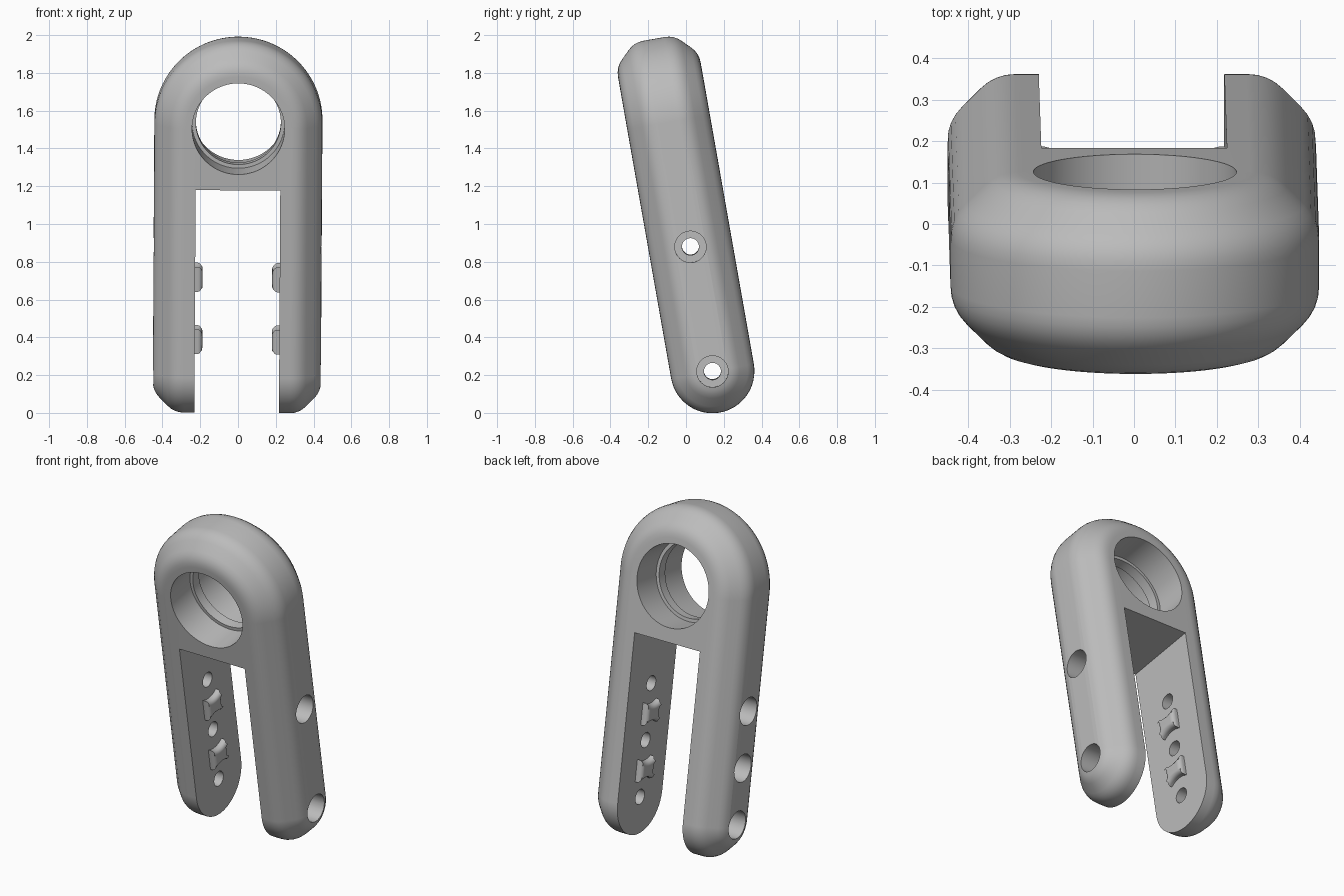
import bpy, bmesh
from math import sin, cos, pi, radians, sqrt
from mathutils import Matrix, Vector

cube = bpy.data.objects.get("Cube")
if cube:
    bpy.data.objects.remove(cube, do_unlink=True)

WIDTH, DEPTH, CHAMFER, ROUND = 0.445, 0.222, 0.115, 0.05
RING_H, SLOT_X, SLOT_H, PITCH = 1.34, 0.224, 1.01, 0.335
PLACE = (Matrix.Translation((-0.006, 0.14, DEPTH))
         @ Matrix.Rotation(radians(0.35), 4, 'Y') @ Matrix.Rotation(radians(10), 4, 'X'))

metal = bpy.data.materials.new("satin grey")
metal.use_nodes = True
GREY = (0.5, 0.5, 0.5, 1)
metal.diffuse_color = GREY
metal.node_tree.nodes["Principled BSDF"].inputs["Base Color"].default_value = GREY


def make_object(name, bm):
    bmesh.ops.remove_doubles(bm, verts=bm.verts, dist=1e-5)
    bmesh.ops.recalc_face_normals(bm, faces=bm.faces)
    mesh = bpy.data.meshes.new(name)
    bm.to_mesh(mesh)
    bm.free()
    mesh.materials.append(metal)
    obj = bpy.data.objects.new(name, mesh)
    bpy.context.collection.objects.link(obj)
    return obj


def skin(bm, rows):
    """Join successive rows of points with faces, collapsing poles."""
    for a, b in zip(rows, rows[1:]):
        for i in range(len(a) - 1):
            pts = []
            for p in (a[i], a[i + 1], b[i + 1], b[i]):
                if all((Vector(p) - Vector(q)).length > 1e-6 for q in pts):
                    pts.append(p)
            if len(pts) > 2:
                bm.faces.new([bm.verts.new(p) for p in pts])


def lathe(name, profile, axis, height, steps=64):
    """Closed turned solid along x or y; profile holds (position, radius)."""
    bm = bmesh.new()
    profile = [(profile[0][0], 0)] + profile + [(profile[-1][0], 0)]
    rows = []
    for k in range(steps + 1):
        a = 2 * pi * (k % steps) / steps
        ring = [(p, r * cos(a), r * sin(a)) for p, r in profile]
        rows.append([(p, c, height + s) if axis == 'X' else (c, p, height + s)
                     for p, c, s in ring])
    skin(bm, rows)
    return make_object(name, bm)


def fillet(before, corner, after, radius, steps=4):
    """Soft corner as a quadratic blend."""
    c = Vector(corner)
    p = c + (Vector(before) - c).normalized() * radius
    q = c + (Vector(after) - c).normalized() * radius
    return [tuple(p.lerp(c, t).lerp(c.lerp(q, t), t)) for t in [i / steps for i in range(steps + 1)]]


def finish(obj):
    bpy.ops.object.select_all(action='DESELECT')
    obj.data.transform(PLACE)
    obj.select_set(True)
    bpy.context.view_layer.objects.active = obj
    bpy.ops.object.shade_smooth_by_angle(angle=radians(32))
    weighted = obj.modifiers.new("even shading", 'WEIGHTED_NORMAL')
    weighted.keep_sharp = True


# Quarter section of the chamfered bar: (outward, depth)
inner, c1 = (0, DEPTH), (WIDTH - CHAMFER, DEPTH)
c2, outer = (WIDTH, DEPTH - CHAMFER), (WIDTH, 0)
quarter = [inner] + fillet(inner, c1, c2, ROUND) + fillet(c1, c2, outer, ROUND) + [outer]
section = quarter + [(r, -v) for r, v in reversed(quarter[:-1])]

# Fork body: arch over straight sides, closed by turned leg ends
bm = bmesh.new()
ARC = 64
rows = [[(r, v, 0) for r, v in section]]
rows += [[(r * cos(pi * k / ARC), v, RING_H + r * sin(pi * k / ARC)) for r, v in section]
         for k in range(ARC + 1)]
rows += [[(-r, v, 0) for r, v in section]]
skin(bm, rows)
for side in (-1, 1):
    skin(bm, [[(side * r, v * cos(pi * k / 32), -v * sin(pi * k / 32)) for r, v in quarter]
              for k in range(33)])
fork = make_object("fork_body", bm)

# Cutters: slot, bore with a thin inner lip, counterbored cross holes
bm = bmesh.new()
bmesh.ops.create_cube(bm, size=1, matrix=Matrix.Translation((0, 0, SLOT_H - 1))
                      @ Matrix.Diagonal((2 * SLOT_X, 1, 2, 1)))
cutters = [make_object("slot_cutter", bm)]
LIP, BORE, NECK = 0.03, 0.245, 0.225
cutters.append(lathe("bore_cutter", [(-0.4, BORE), (-LIP, BORE), (-LIP, NECK),
                                     (LIP, NECK), (LIP, BORE), (0.4, BORE)], 'Y', RING_H, 96))
SEAT, HOLE, HEAD = 0.325, 0.045, 0.083
for i in range(3):
    cutters.append(lathe("hole_cutter", [(-0.6, HEAD), (-SEAT, HEAD), (-SEAT, HOLE),
                                         (SEAT, HOLE), (SEAT, HEAD), (0.6, HEAD)], 'X', i * PITCH, 48))
bpy.context.view_layer.objects.active = fork
for cutter in cutters:
    cutter.hide_render = True
    cut = fork.modifiers.new("cut", 'BOOLEAN')
    cut.operation, cut.solver, cut.object = 'DIFFERENCE', 'EXACT', cutter
    bpy.ops.object.modifier_apply(modifier=cut.name)
    bpy.data.objects.remove(cutter, do_unlink=True)
finish(fork)

# Locating lugs between the holes, hollowed above and below around them
LUG_V, HOLLOW, TIP = 0.065, 0.12, 0.184
for side, label in ((-1, "right"), (1, "left")):
    for i, level in enumerate(("lower", "upper")):
        mid = (i + 0.5) * PITCH
        edge = [(v, PITCH / 2 - sqrt(HOLLOW ** 2 - v ** 2))
                for v in [LUG_V * (k / 6 - 1) for k in range(13)]]
        outline = edge + [(-v, -h) for v, h in edge]
        bm = bmesh.new()
        base = bm.faces.new([bm.verts.new((side * (SLOT_X + 0.01), v, mid + h)) for v, h in outline])
        grown = bmesh.ops.extrude_face_region(bm, geom=[base])["geom"]
        tip = [g for g in grown if isinstance(g, bmesh.types.BMVert)]
        for vert in tip:
            vert.co.x = side * TIP
        bmesh.ops.recalc_face_normals(bm, faces=bm.faces)
        rim = [e for e in bm.edges if all(v in tip for v in e.verts)]
        bmesh.ops.bevel(bm, geom=rim, offset=0.025, segments=4, profile=0.5, affect='EDGES')
        finish(make_object(f"{label}_{level}_lug", bm))
